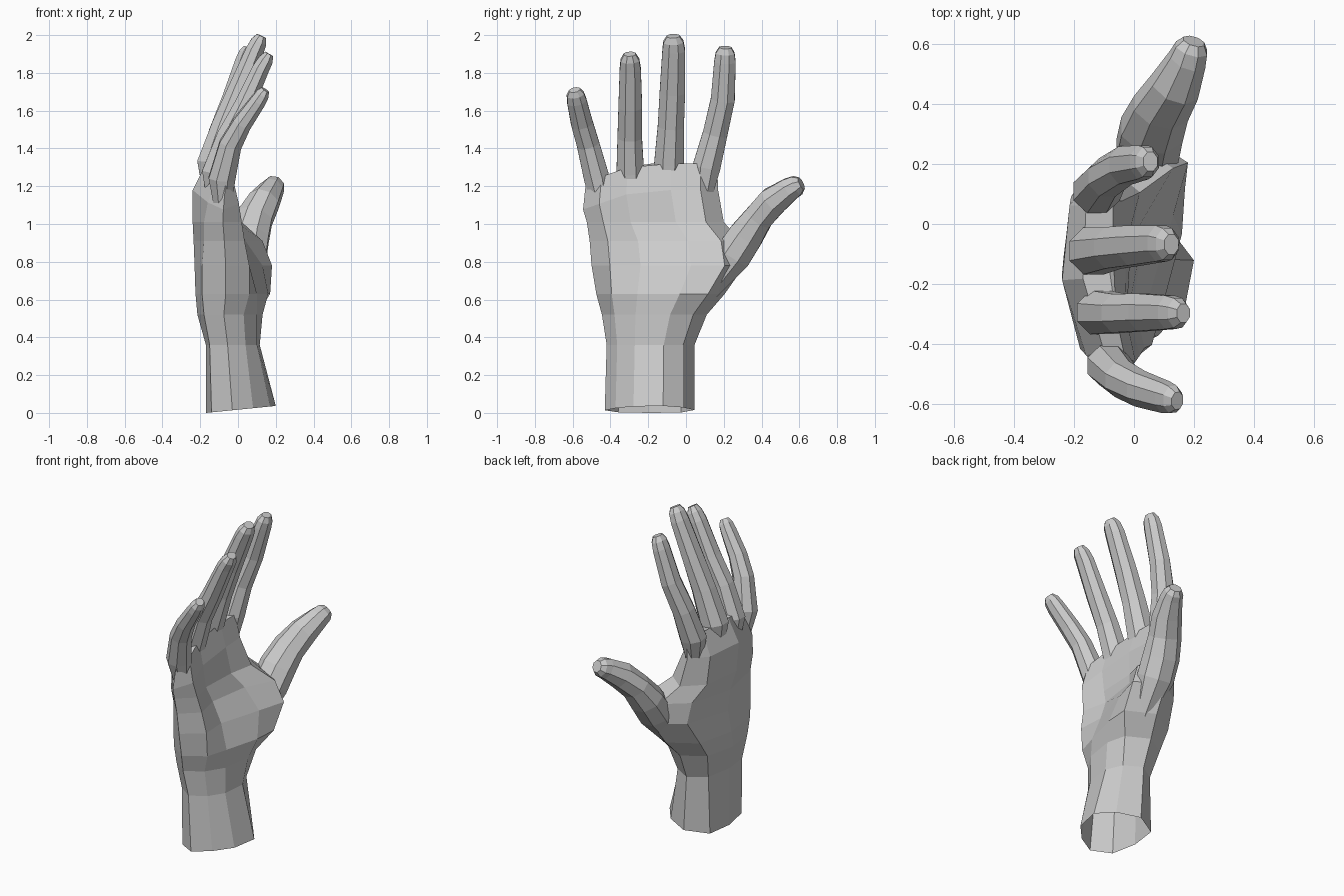
import bpy, bmesh, math
from mathutils import Vector

if "Cube" in bpy.data.objects:
    bpy.data.objects.remove(bpy.data.objects["Cube"])

SIDES = 8


def loft(name, rings):
    """Skin a list of equal-length closed rings and cap both ends."""
    bm = bmesh.new()
    rows = [[bm.verts.new(p) for p in ring] for ring in rings]
    n = len(rows[0])
    for a, b in zip(rows, rows[1:]):
        for i in range(n):
            j = (i + 1) % n
            bm.faces.new((a[i], a[j], b[j], b[i]))
    bm.faces.new(rows[0][::-1])
    bm.faces.new(rows[-1])
    bmesh.ops.recalc_face_normals(bm, faces=bm.faces)
    mesh = bpy.data.meshes.new(name)
    bm.to_mesh(mesh)
    bm.free()
    ob = bpy.data.objects.new(name, mesh)
    bpy.context.collection.objects.link(ob)
    return ob


def digit(name, path, radii):
    """Tapered tube through path; radii are (half width, half depth)."""
    pts = [Vector(p) for p in path]
    # extra station rounds off the fingertip
    pts.insert(-1, pts[-2].lerp(pts[-1], 0.6))
    w0, d0 = radii[-2]
    radii = radii[:-1] + [(w0 * 0.88, d0 * 0.88), radii[-1]]
    rings = []
    for i, (rw, rd) in enumerate(radii):
        t = (pts[min(i + 1, len(pts) - 1)] - pts[max(i - 1, 0)]).normalized()
        w = t.cross(Vector((1, 0, 0))).normalized()
        d = w.cross(t)
        angles = [2 * math.pi * (k + 0.5) / SIDES for k in range(SIDES)]
        rings.append([pts[i] + (w * math.cos(a) * rw + d * math.sin(a) * rd) * 1.07
                      for a in angles])
    return loft(name, rings)


# Palm and wrist: z, y range, back depths, palm-side depths
BACK_T = (0.15, 0.5, 0.85)
FRONT_T = (0.87, 0.65, 0.32, 0.12)
SECTIONS = [
    (0.00, -.43, .045, (-.14, -.17, -.15), (.12, .20, .17, .08)),
    (0.36, -.42, .045, (-.15, -.17, -.14), (.07, .115, .10, .04)),
    (0.52, -.445, .11, (-.18, -.215, -.17), (.10, .13, .10, .03)),
    (0.63, -.475, .205, (-.19, -.225, -.17), (.17, .16, .10, .06)),
    (0.78, -.50, .31, (-.19, -.23, -.14), (.18, .13, .05, .06)),
    (0.91, -.51, .29, (-.18, -.235, -.16), (.13, .04, .00, .035)),
    (1.01, -.525, .20, (-.18, -.24, -.21), (.02, -.01, -.02, .02)),
    (1.18, -.545, .17, (-.16, -.24, -.215), (-.04, -.03, -.025, .005)),
    (1.32, -.53, .165, (-.10, -.17, -.16), (-.07, -.07, -.06, -.03)),
]


def palm_ring(z, y0, y1, back, front):
    lerp = lambda t: y0 + (y1 - y0) * t
    pts = [((back[0] + front[3]) / 2, y0)]
    pts += [(x, lerp(t)) for x, t in zip(back, BACK_T)]
    pts += [((back[2] + front[0]) / 2, y1)]
    pts += [(x, lerp(t)) for x, t in zip(front, FRONT_T)]
    ring = []
    for x, y in pts:
        h = z
        if z == 0:
            h = (x + 0.17) * 0.1            # slanted wrist cut
        elif z > 1.1:
            h -= max(0, -0.25 - y) * 0.35   # knuckle line drops to the little finger
        ring.append(Vector((x, y, h)))
    return ring


hand = loft("hand", [palm_ring(*s) for s in SECTIONS])

# Four fingers share one taper, each rooted inside the palm
TAPER = [(.04, .03), (.077, .08), (.068, .067), (.066, .057), (.059, .047), (.033, .026)]
FINGERS = {
    "index_finger": (0.97, [(-.12, .08, 1.08), (-.125, .108, 1.30), (-.09, .155, 1.48),
                            (-.03, .195, 1.66), (.03, .206, 1.86), (.055, .208, 1.935)]),
    "middle_finger": (1.03, [(-.14, -.10, 1.08), (-.135, -.09, 1.32), (-.07, -.08, 1.52),
                             (.00, -.072, 1.70), (.09, -.065, 1.92), (.125, -.068, 1.995)]),
    "ring_finger": (0.96, [(-.12, -.28, 1.03), (-.115, -.295, 1.27), (-.05, -.298, 1.46),
                           (.03, -.295, 1.62), (.12, -.295, 1.82), (.165, -.298, 1.90)]),
    "little_finger": (0.89, [(-.08, -.42, .98), (-.085, -.472, 1.24), (-.04, -.518, 1.42),
                             (.02, -.55, 1.53), (.105, -.578, 1.65), (.145, -.59, 1.71)]),
}
parts = [digit(name, path, [(w * k, d * k) for w, d in TAPER])
         for name, (k, path) in FINGERS.items()]

# Thumb
parts.append(digit(
    "thumb",
    [(.03, .12, .64), (.045, .245, .83), (.06, .315, .935), (.09, .385, 1.035),
     (.138, .46, 1.12), (.18, .55, 1.185), (.20, .61, 1.215)],
    [(.05, .06), (.098, .105), (.093, .105), (.078, .095), (.078, .082), (.062, .062), (.034, .036)]))

# Fuse the digits into the palm
for part in parts:
    mod = hand.modifiers.new(part.name, 'BOOLEAN')
    mod.operation = 'UNION'
    mod.solver = 'EXACT'
    mod.object = part
dg = bpy.context.evaluated_depsgraph_get()
fused = bpy.data.meshes.new_from_object(hand.evaluated_get(dg))
hand.modifiers.clear()
hand.data = fused
for part in parts:
    bpy.data.objects.remove(part)

# Open wrist end
bm = bmesh.new()
bm.from_mesh(fused)
cap = [f for f in bm.faces if all(v.co.z < 0.1 for v in f.verts)]
bmesh.ops.delete(bm, geom=cap, context='FACES')
bm.to_mesh(fused)
bm.free()
